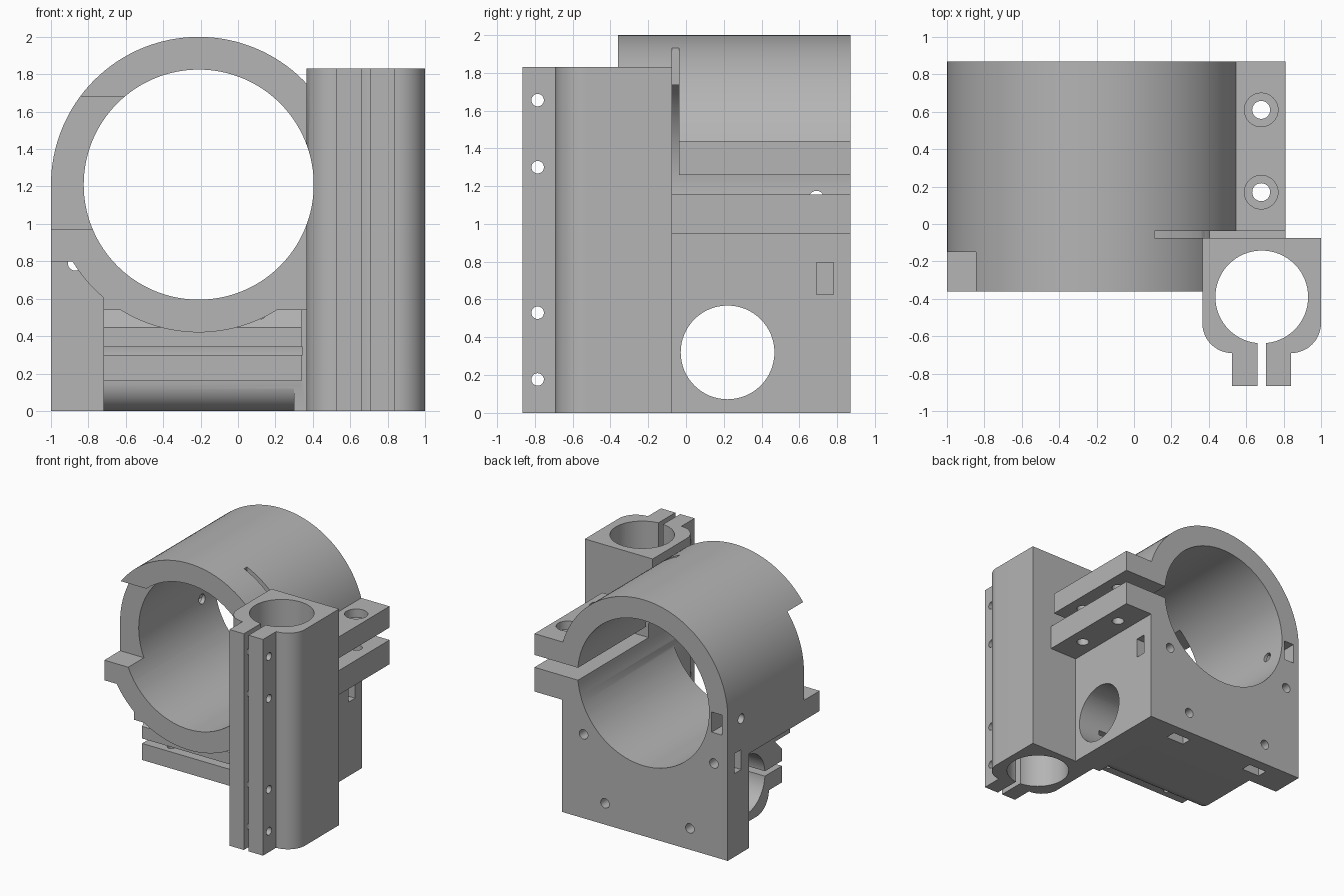
import bpy, bmesh, math

if "Cube" in bpy.data.objects:
    bpy.data.objects.remove(bpy.data.objects["Cube"], do_unlink=True)

grey = bpy.data.materials.new("plain grey")
grey.use_nodes = True
colour = (0.46, 0.46, 0.46, 1)
grey.diffuse_color = colour
grey.node_tree.nodes["Principled BSDF"].inputs["Base Color"].default_value = colour


def prism(name, pts, axis, lo, hi):
    """Extrude a 2D outline along an axis (outline uses the two other axes in order)."""
    place = {"x": lambda u, v, w: (w, u, v),
             "y": lambda u, v, w: (u, w, v),
             "z": lambda u, v, w: (u, v, w)}[axis]
    bm = bmesh.new()
    rings = [[bm.verts.new(place(u, v, w)) for u, v in pts] for w in (lo, hi)]
    n = len(pts)
    bm.faces.new(rings[0])
    bm.faces.new(rings[1])
    for i in range(n):
        j = (i + 1) % n
        bm.faces.new((rings[0][i], rings[0][j], rings[1][j], rings[1][i]))
    bmesh.ops.recalc_face_normals(bm, faces=bm.faces)
    mesh = bpy.data.meshes.new(name)
    bm.to_mesh(mesh)
    bm.free()
    ob = bpy.data.objects.new(name, mesh)
    bpy.context.collection.objects.link(ob)
    mesh.materials.append(grey)
    return ob


def box(name, x, y, z):
    return prism(name, [(x[0], y[0]), (x[1], y[0]), (x[1], y[1]), (x[0], y[1])], "z", *z)


def arc(cu, cv, r, start, end, steps):
    return [(cu + r * math.cos(math.radians(start + (end - start) * i / steps)),
             cv + r * math.sin(math.radians(start + (end - start) * i / steps)))
            for i in range(steps + 1)]


def rod(name, cu, cv, r, axis, lo, hi, steps=32):
    return prism(name, arc(cu, cv, r, 0, 360, steps)[:-1], axis, lo, hi)


def combine(target, tool, operation):
    mod = target.modifiers.new("combine", "BOOLEAN")
    mod.operation = operation
    mod.solver = "EXACT"
    mod.object = tool
    bpy.context.view_layer.objects.active = target
    bpy.ops.object.modifier_apply(modifier=mod.name)
    bpy.data.objects.remove(tool, do_unlink=True)


CX, CZ = -0.21, 1.21       # main bore centre
RX, RY = 0.683, -0.39      # upright rod centre
HY, HZ = 0.22, 0.32        # cross rod centre
FRONT, BACK = -0.36, 0.87

# Main ring
body = rod("mount_body", CX, CZ, 0.79, "y", FRONT, BACK, 128)

# Upright rod clamp with rounded shoulders and two tabs
upright = ([(0.365, -0.075)] + arc(0.525, -0.53, 0.16, 180, 270, 12)
           + [(0.525, -0.865), (0.84, -0.865)]
           + arc(0.84, -0.53, 0.16, 270, 360, 12) + [(1.0, -0.075)])

# Cross rod clamp with rounded underside and two tabs
cross = ([(0.7, 0)] + arc(0.08, 0.16, 0.16, 270, 180, 12)
         + [(-0.255, 0.16), (-0.255, 0.445), (-0.145, 0.555), (0.7, 0.555)])

solids = [
    box("back_plate", (-1, 0.55), (0.585, BACK), (0, CZ)),
    box("side_arm_block", (-1, 0.55), (FRONT, BACK), (0.8, CZ)),
    box("cradle", (-0.72, 0.55), (FRONT, BACK), (0.54, 0.9)),
    prism("cross_clamp", cross, "x", -0.72, 0.34),
    box("cross_clamp_end", (0.3, 0.55), (-0.075, 0.7), (0, 0.7)),
    box("flange", (0.4, 0.81), (-0.075, BACK), (0.95, 1.44)),
    prism("upright_clamp", upright, "z", 0, 1.83),
]
for solid in solids:
    combine(body, solid, "UNION")

# Bores, clamp slits and the front notch
cuts = [
    rod("main_bore", CX, CZ, 0.615, "y", -1, 1, 128),
    rod("upright_bore", RX, RY, 0.248, "z", -0.1, 2, 64),
    rod("cross_bore", HY, HZ, 0.248, "x", -1.1, 0.7, 64),
    box("upright_slit", (0.66, 0.705), (-1, -0.5), (-0.1, 2)),
    box("cross_slit", (-0.9, 0.345), (-0.4, 0.1), (0.3, 0.342)),
    box("flange_gap", (0.2, 1), (-0.075, 1), (1.155, 1.26)),
    box("ring_slit", (0.11, 1), (-0.075, -0.037), (1.2, 2.1)),
    box("ring_notch", (-1.1, -0.5), (-0.5, -0.15), (0.97, 1.68)),
]

# Clamp screw holes
for z in (0.177, 0.53, 1.3, 1.655):
    cuts.append(rod("upright_screw", -0.785, z, 0.033, "x", 0.45, 0.95))
for x in (-0.5, 0.12):
    cuts.append(rod("cross_screw", x, -0.175, 0.033, "z", 0.1, 0.535))
for y in (0.17, 0.61):
    cuts.append(rod("flange_screw", 0.68, y, 0.048, "z", 0.9, 1.5))
    cuts.append(rod("flange_counterbore", 0.68, y, 0.09, "z", 1.37, 1.5))

# Back mounting holes with nut slots from the sides and from below
for x, z in ((0.35, 0.71), (-0.87, 0.79), (0.15, 0.18), (-0.645, 0.18)):
    cuts.append(rod("back_hole", x, z, 0.04, "y", 0.5, 1))
slot = (0.69, 0.78)
cuts += [
    box("right_nut_slot", (0.27, 0.7), slot, (0.627, 0.795)),
    box("left_nut_slot", (-1.1, -0.79), slot, (0.705, 0.873)),
]
for x in (0.15, -0.645):
    cuts.append(box("lower_nut_slot", (x - 0.085, x + 0.085), slot, (-0.1, 0.265)))

# Side set screw with its nut slot open to the back
cuts.append(rod("set_screw_hole", 0.69, 1.135, 0.04, "x", -1.1, -0.6))
cuts.append(box("set_screw_nut_slot", (-0.945, -0.85), (0.605, 1), (1.05, 1.22)))

for cut in cuts:
    combine(body, cut, "DIFFERENCE")

bpy.ops.object.select_all(action="DESELECT")
body.select_set(True)
bpy.context.view_layer.objects.active = body
bpy.ops.object.shade_smooth_by_angle(angle=math.radians(30))
